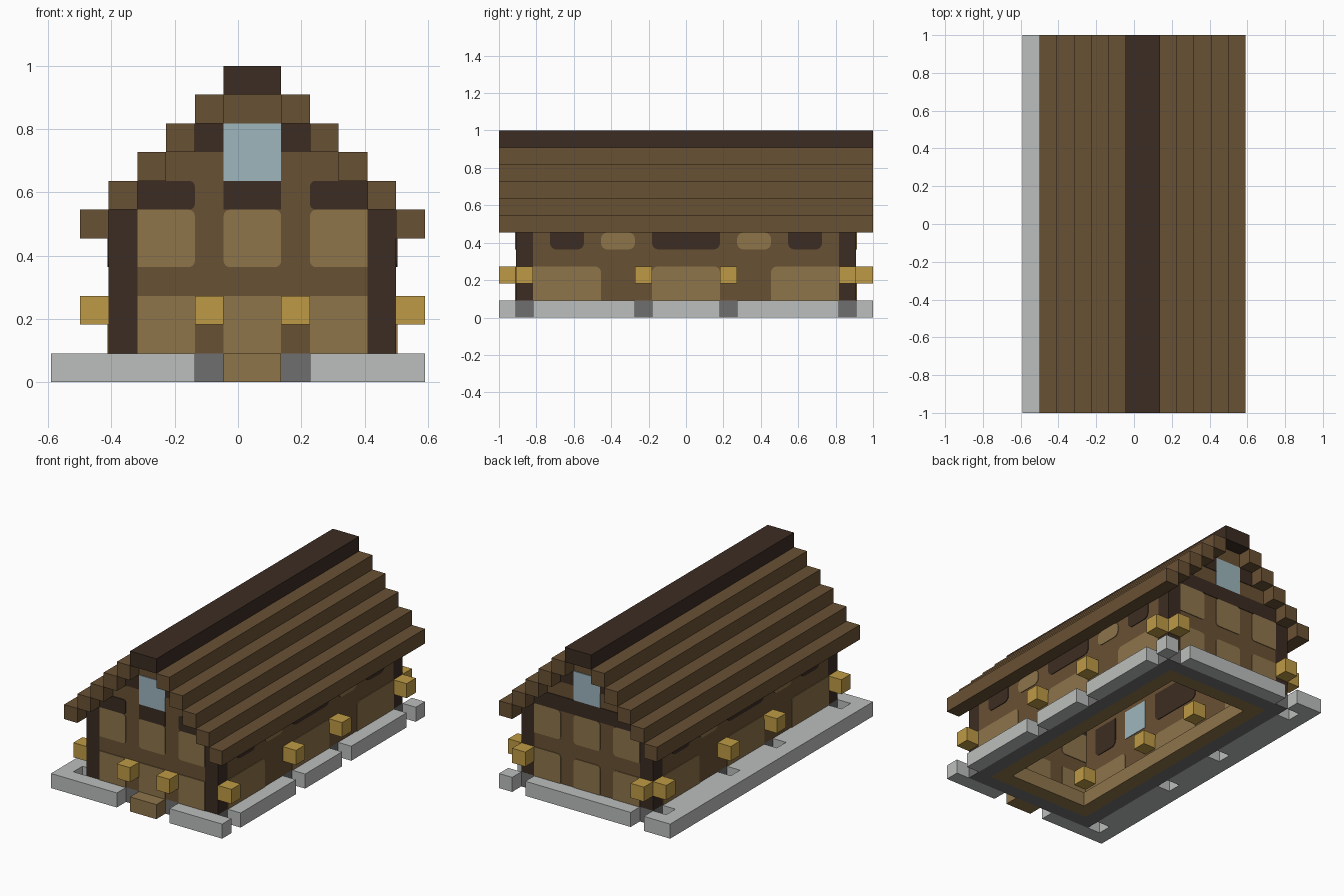
import bpy, bmesh, math
from mathutils import Vector

cube = bpy.data.objects.get("Cube")
if cube:
    bpy.data.objects.remove(cube, do_unlink=True)

U = 1 / 11            # one building block
NX, NY = 13, 22       # footprint in blocks


def X(i): return (i - NX / 2) * U
def Y(j): return (j - NY / 2) * U
def Z(k): return k * U


def material(name, rgb):
    lin = [(c / 255 / 12.92) if c < 11 else ((c / 255 + 0.055) / 1.055) ** 2.4 for c in rgb]
    m = bpy.data.materials.new(name)
    m.use_nodes = True
    m.diffuse_color = (*lin, 1)
    m.node_tree.nodes["Principled BSDF"].inputs["Base Color"].default_value = (*lin, 1)
    return m


BROWN = material("brown wood", (105, 81, 52))
DARK = material("dark wood", (60, 44, 34))
TAN = material("tan planks", (142, 117, 75))
GOLD = material("lantern gold", (190, 154, 69))
GLASS = material("pale blue glass", (158, 182, 190))
STONE = material("light stone", (188, 191, 189))
BASE = material("dark stone", (112, 111, 112))


def prism(name, points, offset, mat):
    """Extrude a flat outline by an offset vector."""
    bm = bmesh.new()
    face = bm.faces.new([bm.verts.new(p) for p in points])
    ext = bmesh.ops.extrude_face_region(bm, geom=[face])
    moved = [g for g in ext["geom"] if isinstance(g, bmesh.types.BMVert)]
    bmesh.ops.translate(bm, verts=moved, vec=offset)
    bmesh.ops.recalc_face_normals(bm, faces=bm.faces)
    mesh = bpy.data.meshes.new(name)
    bm.to_mesh(mesh)
    bm.free()
    mesh.materials.append(mat)
    ob = bpy.data.objects.new(name, mesh)
    bpy.context.collection.objects.link(ob)
    return ob


def box(name, i0, i1, j0, j1, k0, k1, mat):
    """Box between block grid lines."""
    pts = [(X(i), Y(j), Z(k0)) for i, j in ((i0, j0), (i1, j0), (i1, j1), (i0, j1))]
    return prism(name, pts, (0, 0, Z(k1 - k0)), mat)


def ring(name, i0, i1, j0, j1, mat):
    """One block wide frame lying on the ground."""
    box(name + "_front", i0, i1, j0, j0 + 1, 0, 1, mat)
    box(name + "_back", i0, i1, j1 - 1, j1, 0, 1, mat)
    box(name + "_minus_x", i0, i0 + 1, j0 + 1, j1 - 1, 0, 1, mat)
    box(name + "_plus_x", i1 - 1, i1, j0 + 1, j1 - 1, 0, 1, mat)


def panel(name, axis, at, a0, a1, k0, k1, mat, rounded="", r=0.025):
    """Thin plate on a wall; rounded lists corners by number, from bottom left round."""
    conv = X if axis == "y" else Y
    corners = [(conv(a0), Z(k0)), (conv(a1), Z(k0)), (conv(a1), Z(k1)), (conv(a0), Z(k1))]
    inward = [(1, 1), (-1, 1), (-1, -1), (1, -1)]
    outline = []
    for n, ((a, z), (da, dz)) in enumerate(zip(corners, inward)):
        if str(n) not in rounded:
            outline.append((a, z))
            continue
        for s in range(5):
            t = math.pi + math.pi / 2 * (n + s / 4)
            outline.append((a + da * r + r * math.cos(t), z + dz * r + r * math.sin(t)))
    half = 0.004
    if axis == "y":
        return prism(name, [(a, at - half, z) for a, z in outline], (0, 2 * half, 0), mat)
    return prism(name, [(at - half, a, z) for a, z in outline], (2 * half, 0, 0), mat)


# Foundation: broken light stone border, dark stone under the walls, plank floor rim
for a, b in ((0, 5), (9, 13)):
    box("front_border_stone", a, b, 0, 1, 0, 1, STONE)
for a, b in ((0, 2), (3, 11), (12, 13)):
    box("back_border_stone", a, b, 21, 22, 0, 1, STONE)
for a, b in ((2, 8), (9, 13), (14, 20)):
    box("plus_x_border_stone", 12, 13, a, b, 0, 1, STONE)
    box("minus_x_border_stone", 1, 2, a, b, 0, 1, STONE)
box("outer_border_stone", 0, 1, 1, 21, 0, 1, STONE)
ring("wall_base", 2, 12, 1, 21, BASE)
ring("floor_rim", 3, 11, 2, 20, TAN)
box("door_step", 6, 8, 0, 1, 0, 1, TAN)

# Corner posts and side walls
for i in (2, 11):
    for j in (1, 20):
        box("corner_post", i, i + 1, j, j + 1, 1, 6, DARK)
    box("side_wall", i, i + 1, 2, 20, 1, 6, BROWN)

# Stepped gable walls
steps = []
for n in range(4):
    steps += [(3 + n, 6 + n), (3 + n, 7 + n)]
right_half = [(14 - i, k) for i, k in reversed(steps)]
gable = [(3, 1)] + steps + right_half + [(11, 1)]
for name, j in (("front_gable", 1), ("back_gable", 20)):
    prism(name, [(X(i), Y(j), Z(k)) for i, k in gable], (0, U, 0), BROWN)

# Panels and windows on both gables, outside and inside
for side, faces in (("front", (1, 2)), ("back", (21, 20))):
    for j in faces:
        y = Y(j)
        for a, corners in ((3, "12"), (6, "0123"), (9, "03")):
            panel(side + "_upper_panel", "y", y, a, a + 2, 4, 6, TAN, corners, 0.02)
            low = "" if side == "front" else "".join(c for c in corners if c in "23")
            panel(side + "_lower_panel", "y", y, a, a + 2, 1, 3, TAN, low, 0.02)
            if side == "front":
                panel("front_dark_panel", "y", y, a, a + 2, 6, 7, DARK, corners if a != 6 else "", 0.018)
        if side == "back":
            panel("back_dark_band", "y", y, 3, 11, 6, 7, DARK)
        for a in (5, 8):
            panel(side + "_window_shade", "y", y, a, a + 1, 8, 9, DARK)
        panel(side + "_window", "y", y, 6, 8, 7, 9, GLASS)

# Panels on both long walls
for outer, inner in ((2, 3), (12, 11)):
    for i in (outer, inner):
        x = X(i)
        top = 5 if i == outer else 6
        for a, b, corners in ((2, 6, "2"), (9, 13, "23"), (16, 20, "3")):
            panel("side_lower_panel", "x", x, a, b, 1, 3, TAN, corners, 0.03)
        for a, b in ((3, 5), (9, 13), (17, 19)):
            panel("side_dark_panel", "x", x, a, b, 4, top, DARK, "01", 0.035)
        for a in (6, 14):
            if i == outer:
                panel("side_shutter", "x", x, a, a + 2, 4, top, TAN, "0123", 0.035)
            else:
                panel("side_window", "x", x, a, a + 2, 4, top, GLASS)

# Lanterns
for j in (1, 8, 13, 20):
    for i in (1, 12):
        box("side_lantern", i, i + 1, j, j + 1, 2, 3, GOLD)
for j in (2, 8, 13, 19):
    for i in (3, 10):
        box("inside_lantern", i, i + 1, j, j + 1, 2, 3, GOLD)
for i in (5, 8):
    box("front_lantern", i, i + 1, 0, 1, 2, 3, GOLD)
for i in (2, 11):
    box("back_lantern", i, i + 1, 21, 22, 2, 3, GOLD)

# Stepped roof beams and ridge
for n in range(5):
    for i in (1 + n, 12 - n):
        box("roof_beam", i, i + 1, 0, 22, 5 + n, 6 + n, BROWN)
box("roof_ridge", 6, 8, 0, 22, 10, 11, DARK)
